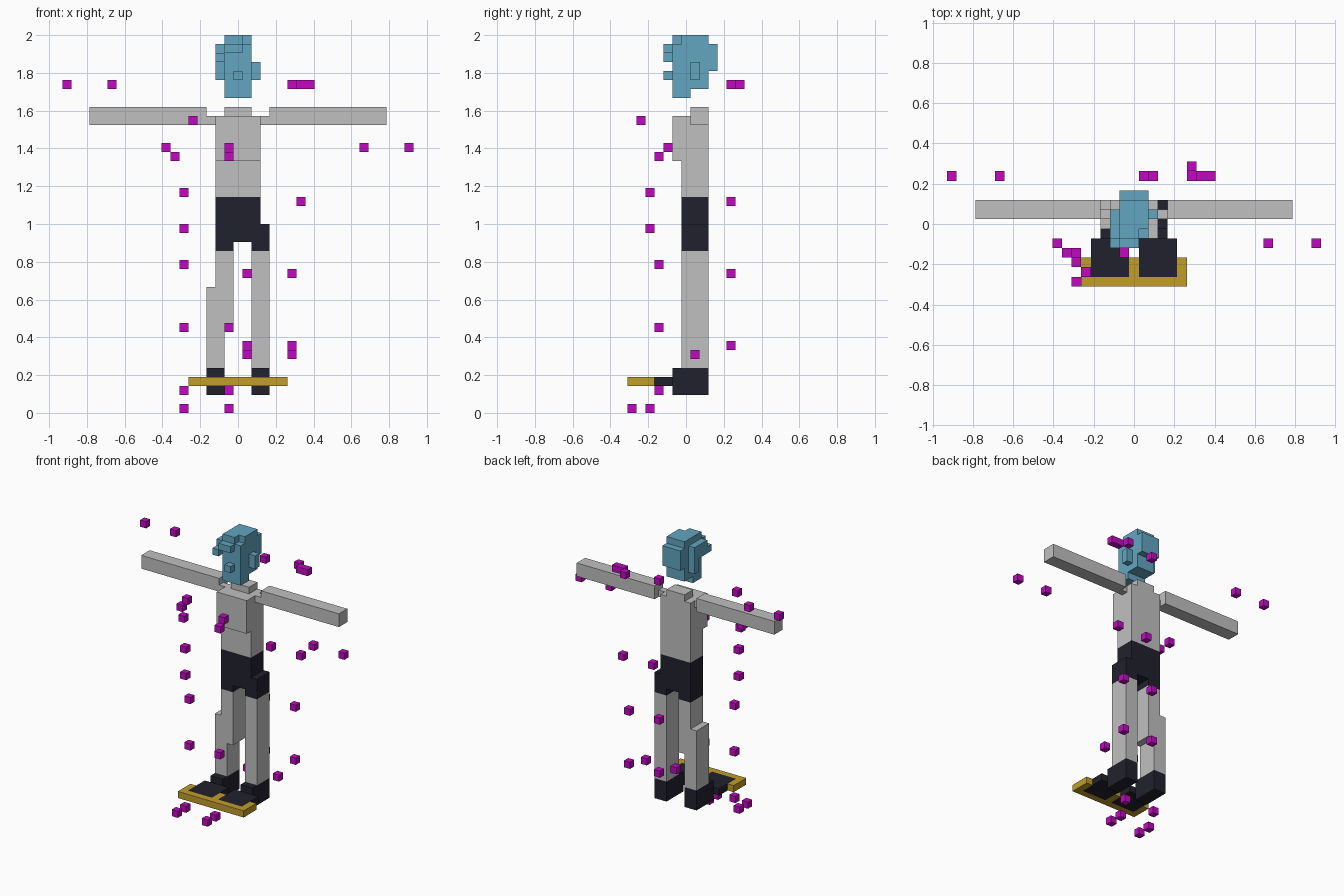
import bpy
import bmesh
from mathutils import Vector

if "Cube" in bpy.data.objects:
    bpy.data.objects.remove(bpy.data.objects["Cube"], do_unlink=True)

V = 2 / 42  # edge length of one block


def material(name, rgb):
    lin = [((c / 255 + 0.055) / 1.055) ** 2.4 if c > 10 else c / 255 / 12.92 for c in rgb]
    m = bpy.data.materials.new(name)
    m.use_nodes = True
    m.diffuse_color = (*lin, 1)
    m.node_tree.nodes["Principled BSDF"].inputs["Base Color"].default_value = (*lin, 1)
    return m


BLUE = material("head blue", (98, 166, 192))
GREY = material("light grey", (192, 192, 192))
DARK = material("dark navy", (33, 33, 45))
GOLD = material("board gold", (192, 157, 42))
PINK = material("marker magenta", (192, 10, 192))


def cells(x, y, z):
    """Block cells in inclusive ranges; a single number is a one-block range."""
    r = [range(a[0], a[1] + 1) if isinstance(a, tuple) else (a,) for a in (x, y, z)]
    return {(i, j, k) for i in r[0] for j in r[1] for k in r[2]}


def block_part(name, mat, *boxes, minus=()):
    """Join boxes of cells into one clean outer skin."""
    filled = set().union(*(cells(*b) for b in boxes))
    for b in minus:
        filled -= cells(*b)
    bm = bmesh.new()
    for c in filled:
        centre = Vector((c[0], c[1], c[2] + 0.5))
        for axis in range(3):
            for sign in (-1, 1):
                n = Vector((0, 0, 0))
                n[axis] = sign
                if tuple(int(a + b) for a, b in zip(c, n)) in filled:
                    continue
                u = Vector((0, 0, 0))
                u[(axis + 1) % 3] = 0.5
                w = n.cross(u)
                mid = centre + n / 2
                corners = (mid - u - w, mid + u - w, mid + u + w, mid - u + w)
                bm.faces.new([bm.verts.new(p * V) for p in corners])
    bmesh.ops.remove_doubles(bm, verts=bm.verts, dist=V / 10)
    bmesh.ops.dissolve_limit(bm, angle_limit=0.01, verts=bm.verts, edges=bm.edges)
    mesh = bpy.data.meshes.new(name)
    bm.to_mesh(mesh)
    bm.free()
    mesh.materials.append(mat)
    obj = bpy.data.objects.new(name, mesh)
    bpy.context.collection.objects.link(obj)
    return obj


# Head with fringe, ears, nose and back of the hair
block_part("head", BLUE,
           ((-1, 1), (-1, 2), (36, 41)),
           ((-1, 1), (-1, 0), 35),
           ((-1, 1), 3, (38, 40)),
           ((-1, 0), -2, 40),
           (-2, -2, 39),
           (-2, (-1, 1), (39, 40)),
           (-2, 1, (37, 38)),
           (2, 1, (37, 38)),
           (0, -2, 37),
           minus=[(1, -1, 41)])

# Torso with chest and neck
block_part("torso", GREY,
           ((-2, 2), (0, 2), (24, 32)),
           ((-2, 2), -1, (28, 32)),
           ((-1, 1), (1, 2), 33))

# Arms with thin shoulder joints
block_part("right_arm", GREY, ((-16, -4), (1, 2), (32, 33)), (-3, 1, 32))
block_part("left_arm", GREY, ((4, 16), (1, 2), (32, 33)), (3, 1, 32))

# Shorts
block_part("shorts", DARK,
           ((-2, 2), (0, 2), (19, 23)),
           ((-2, -1), (0, 2), 18),
           ((2, 3), (0, 2), 18),
           (3, (0, 2), (19, 20)))

# Legs
block_part("right_leg", GREY,
           ((-2, -1), (0, 2), (10, 17)),
           ((-3, -2), (0, 2), (5, 13)))
block_part("left_leg", GREY, ((2, 3), (0, 2), (5, 17)))

# Shoes and the foot plates set into the board
for side, shoe, plate in (("right", (-3, -2), (-4, -1)), ("left", (2, 3), (1, 4))):
    block_part(side + "_shoe", DARK, (shoe, (-1, 2), (2, 4)))
    block_part(side + "_foot_plate", DARK, (plate, (-5, -2), 3))

# Board with slots for the foot plates
block_part("board", GOLD, ((-5, 5), (-6, -4), 3),
           minus=[((-4, -1), (-5, -4), 3), ((1, 4), (-5, -4), 3)])

# Floating markers, listed by depth and height with the columns they occupy
marker_rows = [
    (5, 36, (-19, -14, 1, 7, 8)), (6, 36, (6,)),
    (-5, 32, (-5,)), (-2, 29, (-8, -1, 14, 19)), (-3, 28, (-7, -1)),
    (-4, 24, (-6,)), (5, 23, (2, 7)), (-4, 20, (-6,)), (-3, 16, (-6,)),
    (5, 15, (1, 6)), (-3, 9, (-6, -1)), (5, 7, (1, 6)), (1, 6, (1, 6)),
    (-3, 2, (-6, -1)), (-6, 0, (-6, -1)), (-4, 0, (-6, -1)),
]
for y, z, columns in marker_rows:
    for x in columns:
        block_part("marker", PINK, (x, y, z))
